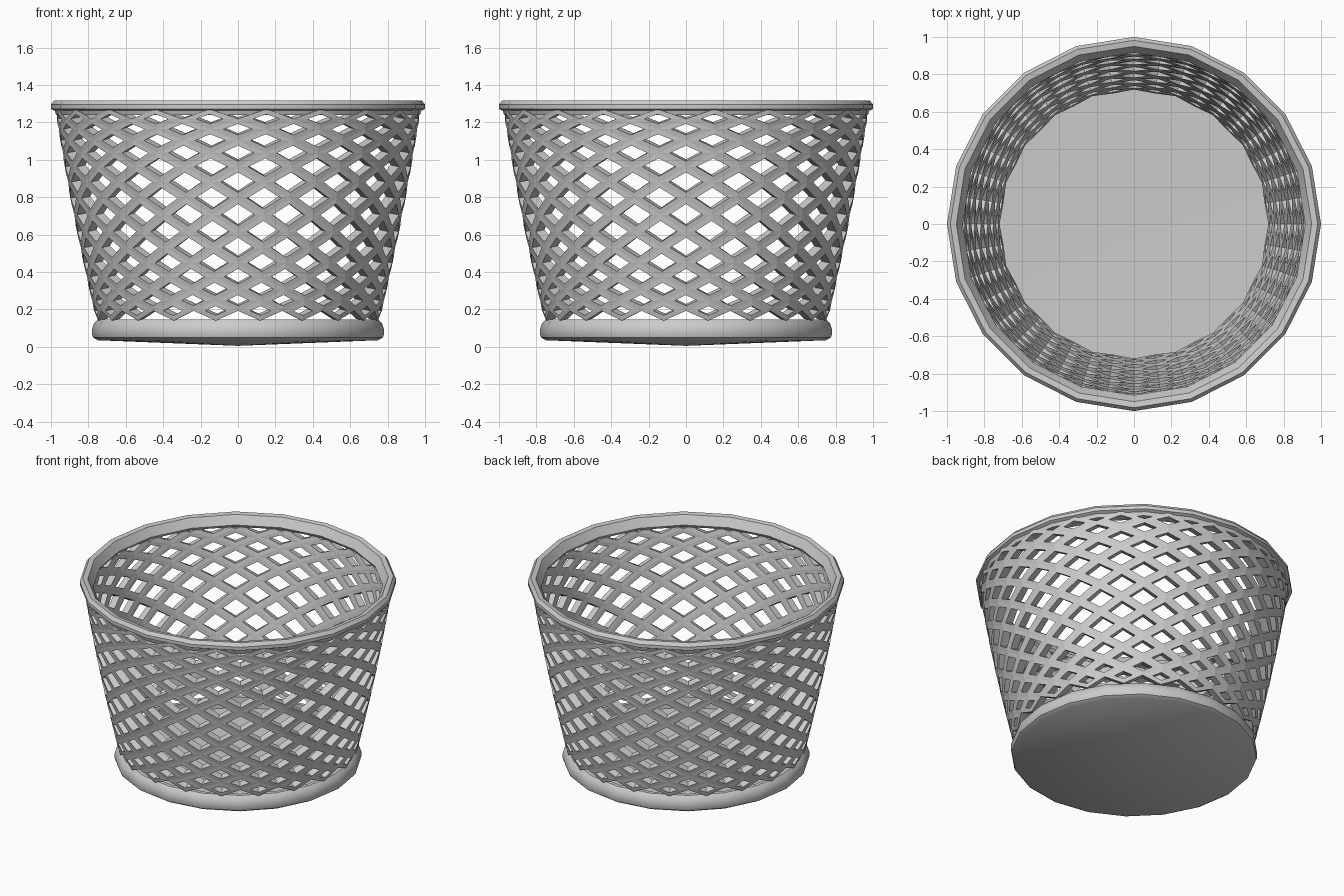
import bpy, bmesh
from math import sin, cos, pi, radians, hypot

SIDES = 20
COLS = 2 * SIDES
ROWS = 16
DEPTH = 0.05
HALF_STRIP = 0.026
BOTTOM, HEIGHT = 0.14, 1.13

if "Cube" in bpy.data.objects:
    bpy.data.objects.remove(bpy.data.objects["Cube"], do_unlink=True)

grey = bpy.data.materials.new("basket grey")
grey.use_nodes = True
grey.diffuse_color = (0.6, 0.6, 0.6, 1)
grey.node_tree.nodes["Principled BSDF"].inputs["Base Color"].default_value = (0.6, 0.6, 0.6, 1)


def finish(bm, name, smooth):
    bm.normal_update()
    mesh = bpy.data.meshes.new(name)
    bm.to_mesh(mesh)
    bm.free()
    mesh.materials.append(grey)
    obj = bpy.data.objects.new(name, mesh)
    bpy.context.collection.objects.link(obj)
    if smooth:
        bpy.ops.object.select_all(action='DESELECT')
        obj.select_set(True)
        bpy.context.view_layer.objects.active = obj
        bpy.ops.object.shade_smooth_by_angle(angle=radians(30))


def lathe(name, profile, closed):
    """Turn an (r, z) profile around the z axis."""
    bm = bmesh.new()
    rings = []
    for i in range(SIDES):
        a = 2 * pi * i / SIDES
        rings.append([bm.verts.new((r * cos(a), r * sin(a), z)) for r, z in profile])
    steps = len(profile) if closed else len(profile) - 1
    for i in range(SIDES):
        p, q = rings[i], rings[(i + 1) % SIDES]
        for j in range(steps):
            k = (j + 1) % len(profile)
            bm.faces.new((p[j], q[j], q[k], p[k]))
    bmesh.ops.remove_doubles(bm, verts=bm.verts, dist=1e-5)
    bmesh.ops.recalc_face_normals(bm, faces=bm.faces)
    finish(bm, name, True)


# Rolled rim with a sloping inner face
lathe("rim", [(0.915, 1.255), (0.95, 1.313), (0.982, 1.318), (1.0, 1.295),
              (1.0, 1.272), (0.98, 1.262), (0.972, 1.238), (0.925, 1.238)], True)

# Base tray: shallow coned underside, rounded band and floor
lathe("base", [(0, 0.005), (0.75, 0.035), (0.775, 0.05), (0.78, 0.065),
               (0.78, 0.095), (0.77, 0.125), (0.75, 0.145), (0.725, 0.145),
               (0.72, 0.075), (0, 0.06)], False)


def wall_radius(z):
    t = (z - BOTTOM) / HEIGHT
    return 0.757 + 0.22 * t + 0.012 * sin(pi * t)


def node(row, col):
    """Angle and height of a crossing point of the woven strips."""
    t = row / ROWS
    return 2 * pi * col / COLS, BOTTOM + HEIGHT * (t - 0.27 * sin(2 * pi * t) / (2 * pi))


# Diamond lattice wall: each cell is a thick four-sided frame
bm = bmesh.new()


def wall_vert(point, depth):
    a, z = point
    r = wall_radius(z) - depth
    return bm.verts.new((r * cos(a), r * sin(a), z + 0.2 * depth))


for row in range(1, ROWS):
    for col in range(row % 2, COLS, 2):
        outline = [node(row - 1, col), node(row, col + 1),
                   node(row + 1, col), node(row, col - 1)]
        ca, cz = node(row, col)
        half_w = wall_radius(cz) * pi / SIDES / 1.0
        half_w = half_w if COLS == SIDES else wall_radius(cz) * 2 * pi / COLS
        half_h = (outline[2][1] - outline[0][1]) / 2
        scale = 1 - HALF_STRIP * hypot(half_w, half_h) / (half_w * half_h)
        opening = [(ca + (a - ca) * scale, cz + (z - cz) * scale) for a, z in outline]
        front, front_in = ([wall_vert(p, 0) for p in loop] for loop in (outline, opening))
        back, back_in = ([wall_vert(p, DEPTH) for p in loop] for loop in (outline, opening))
        for i in range(4):
            j = (i + 1) % 4
            bm.faces.new((front[i], front[j], front_in[j], front_in[i]))
            bm.faces.new((back[j], back[i], back_in[i], back_in[j]))
            bm.faces.new((front_in[i], front_in[j], back_in[j], back_in[i]))
            # Outer walls only along the lower and upper edges of the lattice
            if (row == 1 and i in (0, 3)) or (row == ROWS - 1 and i in (1, 2)):
                bm.faces.new((front[j], front[i], back[i], back[j]))
bmesh.ops.remove_doubles(bm, verts=bm.verts, dist=1e-5)
finish(bm, "lattice_wall", False)
